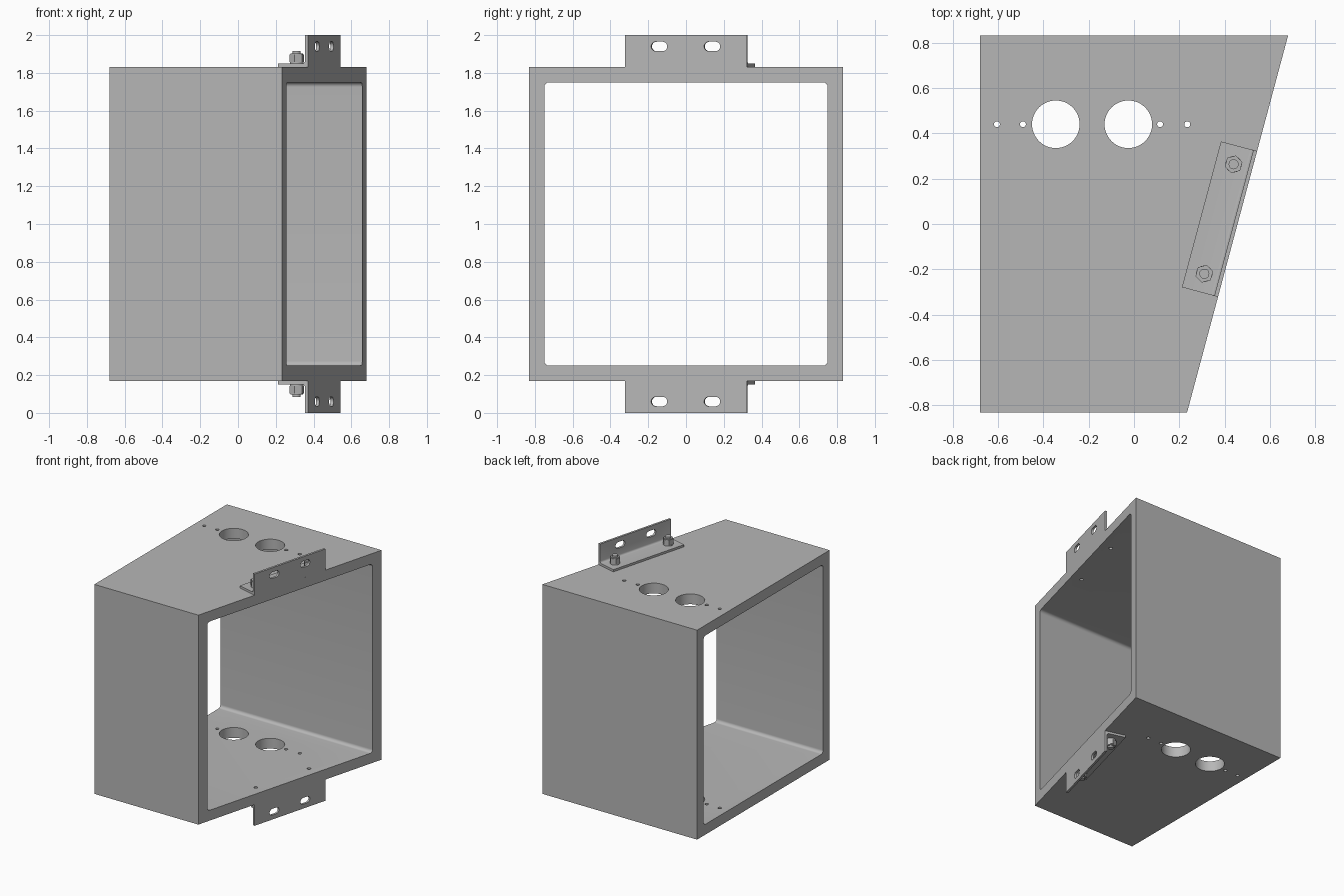
import bpy
import bmesh
from math import cos, sin, pi, radians
from mathutils import Matrix

if "Cube" in bpy.data.objects:
    bpy.data.objects.remove(bpy.data.objects["Cube"])

grey = bpy.data.materials.new("plain grey")
grey.use_nodes = True
GREY = (0.47, 0.47, 0.47, 1)
grey.diffuse_color = GREY
grey.node_tree.nodes["Principled BSDF"].inputs["Base Color"].default_value = GREY

# Axis swaps: profile in YZ extruded along X, and profile in ZX extruded along Y
ALONG_X = Matrix(((0, 0, 1, 0), (1, 0, 0, 0), (0, 1, 0, 0), (0, 0, 0, 1)))
ALONG_Y = ALONG_X @ ALONG_X
# Frame on the slanted end: x runs along the edge, y points inward
SLANT = Matrix.Translation((0.457, 0, 0)) @ Matrix.Rotation(radians(75), 4, "Z")


def prism(name, points, low, high, frame=Matrix()):
    bm = bmesh.new()
    face = bm.faces.new([bm.verts.new((x, y, low)) for x, y in points])
    side = bmesh.ops.extrude_face_region(bm, geom=[face])["geom"]
    for v in side:
        if isinstance(v, bmesh.types.BMVert):
            v.co.z = high
    bm.transform(frame)
    bmesh.ops.recalc_face_normals(bm, faces=bm.faces)
    mesh = bpy.data.meshes.new(name)
    bm.to_mesh(mesh)
    bm.free()
    mesh.materials.append(grey)
    obj = bpy.data.objects.new(name, mesh)
    bpy.context.collection.objects.link(obj)
    return obj


def circle(x, y, r, n=48):
    return [(x + r * cos(2 * pi * i / n), y + r * sin(2 * pi * i / n)) for i in range(n)]


def rounded(cx, cy, hx, hy, r, n=8):
    """Rectangle with rounded corners, given its half sizes."""
    pts = []
    for k, (sx, sy) in enumerate(((1, 1), (-1, 1), (-1, -1), (1, -1))):
        for i in range(n + 1):
            a = pi / 2 * (k + i / n)
            pts.append((cx + sx * (hx - r) + r * cos(a), cy + sy * (hy - r) + r * sin(a)))
    return pts


def activate(obj):
    bpy.ops.object.select_all(action="DESELECT")
    obj.select_set(True)
    bpy.context.view_layer.objects.active = obj


def cut(obj, cutter):
    cutter.hide_render = True
    mod = obj.modifiers.new("cut", "BOOLEAN")
    mod.operation = "DIFFERENCE"
    mod.solver = "EXACT"
    mod.object = cutter
    activate(obj)
    bpy.ops.object.modifier_apply(modifier=mod.name)
    bpy.data.objects.remove(cutter)


def smooth(obj):
    activate(obj)
    bpy.ops.object.shade_smooth_by_angle(angle=radians(30))


def mirror_below(obj, name):
    mesh = obj.data.copy()
    mesh.transform(Matrix.Translation((0, 0, 2)) @ Matrix.Scale(-1, 4, (0, 0, 1)))
    mesh.flip_normals()
    bpy.context.collection.objects.link(bpy.data.objects.new(name, mesh))


# Housing: a square tube with one slanted end
housing = prism("housing", [(-0.68, -0.832), (0.234, -0.832), (0.68, 0.832), (-0.68, 0.832)],
                0.168, 1.832)
cut(housing, prism("opening", rounded(0, 1, 0.75, 0.75, 0.025), -1, 1, ALONG_X))

# Holes through the top and bottom walls
for x in (-0.345, -0.025):
    cut(housing, prism("large_hole", circle(x, 0.44, 0.105), 0, 2))
for x in (-0.605, -0.49, 0.115, 0.235):
    cut(housing, prism("small_hole", circle(x, 0.44, 0.013, 24), 0, 2))
for u in (-0.25, 0.25):
    cut(housing, prism("bolt_hole", circle(u, 0.085, 0.014, 24), 0, 2, SLANT))
smooth(housing)

# Angle bracket with a small inside fillet and two slots
BASE, TOP, T, R = 1.832, 2.0, 0.017, 0.015
fillet = [(T + R - R * sin(a), BASE + T + R - R * cos(a))
          for a in (i * pi / 8 for i in range(5))]
section = [(0, BASE), (0.165, BASE), (0.165, BASE + T)] + fillet + [(T, TOP), (0, TOP)]
bracket = prism("upper_bracket", section, -0.333, 0.333, SLANT @ ALONG_X)
for u in (-0.147, 0.143):
    cut(bracket, prism("slot", rounded(1.94, u, 0.025, 0.044, 0.0249), -0.1, 0.1,
                       SLANT @ ALONG_Y))
smooth(bracket)
mirror_below(bracket, "lower_bracket")

# Bolts with washers and hexagonal nuts
for side, u in (("front", -0.25), ("back", 0.25)):
    for part, r, n, low, high in (("washer", 0.036, 32, 1.849, 1.857),
                                  ("nut", 0.04, 6, 1.857, 1.897),
                                  ("nut_collar", 0.033, 32, 1.897, 1.902),
                                  ("bolt", 0.022, 32, 1.849, 1.915)):
        obj = prism(f"upper_{side}_{part}", circle(u, 0.085, r, n), low, high, SLANT)
        smooth(obj)
        mirror_below(obj, f"lower_{side}_{part}")
